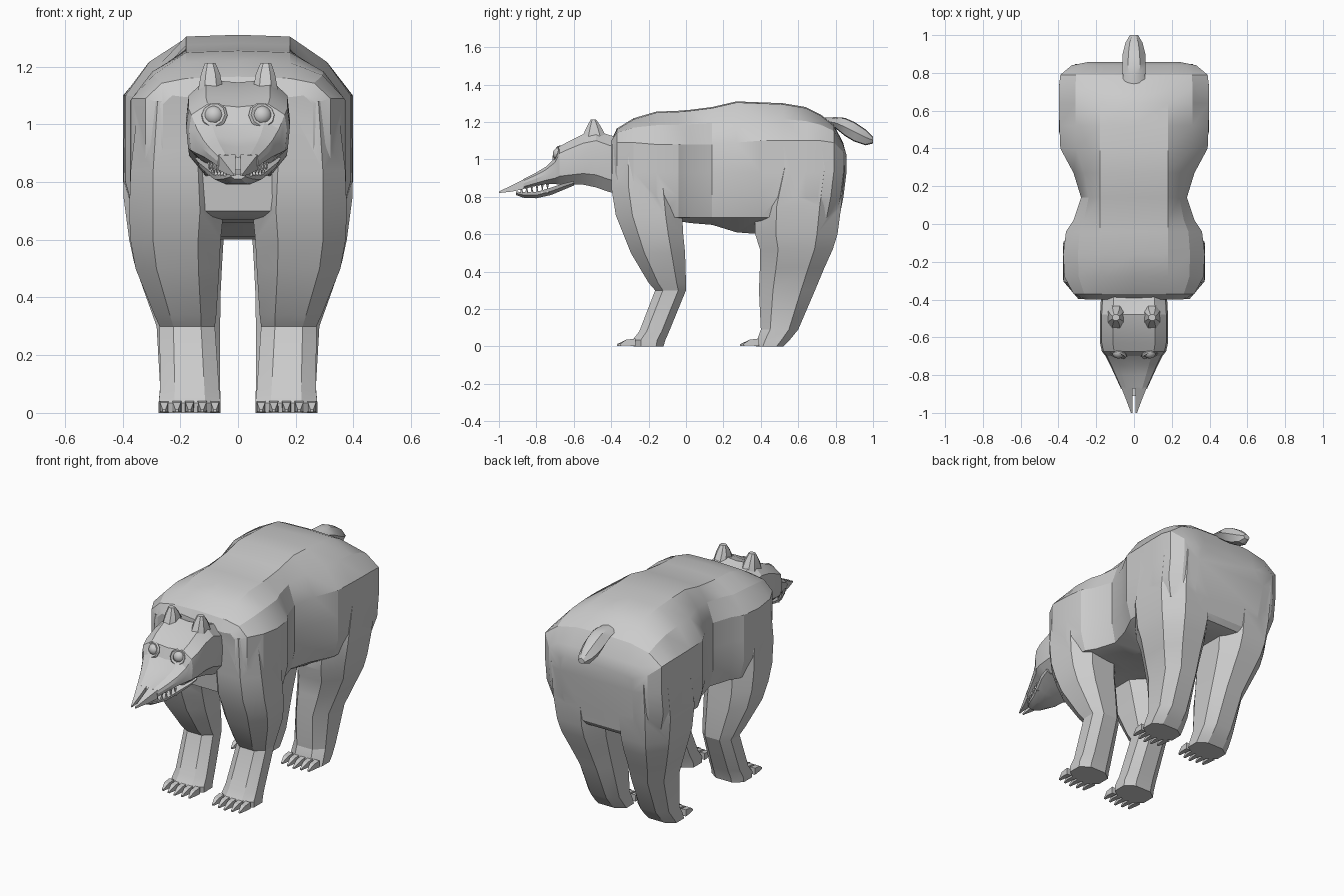
import bpy, bmesh, math
from mathutils import Vector


def loft(name, rings):
    """Skin a list of equal-sized point rings and cap both ends."""
    bm = bmesh.new()
    vs = [[bm.verts.new(p) for p in r] for r in rings]
    n = len(rings[0])
    for a, b in zip(vs, vs[1:]):
        for i in range(n):
            j = (i + 1) % n
            bm.faces.new((a[i], a[j], b[j], b[i]))
    bm.faces.new(vs[0])
    bm.faces.new(vs[-1])
    bmesh.ops.recalc_face_normals(bm, faces=bm.faces)
    return to_object(name, bm)


def to_object(name, bm):
    me = bpy.data.meshes.new(name)
    bm.to_mesh(me)
    bm.free()
    ob = bpy.data.objects.new(name, me)
    bpy.context.collection.objects.link(ob)
    return ob


def mirrored(half):
    """Close a half section whose first and last points lie on x = 0."""
    return half + [(-x, y, z) for x, y, z in half[-2:0:-1]]


def octagon(s, x0, x1, y0, y1, z, c=0.25):
    """Horizontal chamfered rectangle on side s."""
    dx, dy = c * (x1 - x0), c * (y1 - y0)
    pts = [(x0 + dx, y0), (x1 - dx, y0), (x1, y0 + dy), (x1, y1 - dy),
           (x1 - dx, y1), (x0 + dx, y1), (x0, y1 - dy), (x0, y0 + dy)]
    return [(s * x, y, z) for x, y in pts]


def block(s, x0, x1, y, z0, z1):
    """Upright rectangle ring at depth y."""
    return [(s * x0, y, z0), (s * x1, y, z0), (s * x1, y, z1), (s * x0, y, z1)]


def smooth(ob, angle):
    bpy.ops.object.select_all(action='DESELECT')
    ob.select_set(True)
    bpy.context.view_layer.objects.active = ob
    bpy.ops.object.shade_smooth_by_angle(angle=math.radians(angle))


# Torso: y, top z, half width, shoulder z, belly z
def torso_ring(y, top, w, sh, bot):
    flat = min(0.18, w * 0.7)
    half = [(0, top), (flat, top - 0.006), (flat + 0.6 * (w - flat), (top + sh) / 2 + 0.015),
            (w, sh), (w, 0.93), (w, 0.8), (w * 0.92, 0.69), (w * 0.5, bot), (0, bot)]
    lean = 0.2 if y > 0.7 else (-0.25 if y < -0.3 else 0)
    return mirrored([(x, y - lean * max(0, 0.88 - z), z) for x, z in half])


torso = [(-0.40, 1.10, 0.26, 1.07, 0.70), (-0.37, 1.165, 0.32, 1.09, 0.68),
         (-0.28, 1.22, 0.368, 1.09, 0.67), (-0.16, 1.255, 0.375, 1.08, 0.67),
         (-0.04, 1.26, 0.36, 1.08, 0.67), (0.02, 1.265, 0.32, 1.08, 0.66),
         (0.14, 1.28, 0.28, 1.08, 0.65), (0.27, 1.31, 0.32, 1.09, 0.61),
         (0.40, 1.305, 0.39, 1.10, 0.60), (0.52, 1.30, 0.395, 1.10, 0.60),
         (0.64, 1.28, 0.398, 1.10, 0.60), (0.72, 1.24, 0.398, 1.10, 0.60),
         (0.79, 1.185, 0.39, 1.09, 0.60), (0.84, 1.09, 0.33, 1.04, 0.61),
         (0.858, 1.02, 0.24, 1.0, 0.64)]
body = loft("body", [torso_ring(*r) for r in torso])

# Legs: z, inner x, outer x, front y, back y
front_leg = [(0, 0.06, 0.275, -0.28, -0.12), (0.035, 0.06, 0.275, -0.285, -0.11),
             (0.08, 0.065, 0.27, -0.25, -0.09), (0.30, 0.08, 0.272, -0.165, 0.0),
             (0.34, 0.075, 0.29, -0.20, 0.0), (0.50, 0.065, 0.355, -0.295, -0.005),
             (0.60, 0.06, 0.373, -0.335, -0.015), (0.70, 0.05, 0.377, -0.375, -0.02),
             (0.84, 0.06, 0.372, -0.398, -0.03), (1.08, 0.08, 0.345, -0.395, -0.06)]
hind_leg = [(0, 0.06, 0.275, 0.375, 0.52), (0.035, 0.06, 0.275, 0.38, 0.555),
            (0.09, 0.062, 0.27, 0.40, 0.60), (0.30, 0.062, 0.282, 0.39, 0.69),
            (0.42, 0.06, 0.325, 0.395, 0.74), (0.52, 0.055, 0.36, 0.395, 0.785),
            (0.60, 0.05, 0.377, 0.37, 0.81), (0.75, 0.04, 0.397, 0.37, 0.83),
            (0.95, 0.05, 0.396, 0.42, 0.848), (1.06, 0.08, 0.38, 0.48, 0.835)]
for table in (front_leg, hind_leg):
    for s in (-1, 1):
        leg = loft("leg_part", [octagon(s, x0, x1, y0, y1, z)
                                for z, x0, x1, y0, y1 in table])
        mod = body.modifiers.new("join", 'BOOLEAN')
        mod.operation, mod.solver, mod.object = 'UNION', 'EXACT', leg
        bpy.context.view_layer.objects.active = body
        bpy.ops.object.modifier_apply(modifier=mod.name)
        bpy.data.objects.remove(leg)
smooth(body, 22)

# Claws, five per paw
for label, y in (("front", -0.27), ("hind", 0.39)):
    for s, side in ((-1, "left"), (1, "right")):
        for i in range(5):
            x = 0.08 + 0.044 * i
            tip = y - 0.10 + 0.008 * abs(i - 2)
            loft(f"{label}_{side}_claw_{i + 1}",
                 [block(s, x - 0.016, x + 0.016, y, 0.002, 0.042),
                  block(s, x - 0.014, x + 0.014, y - 0.05, 0.005, 0.036),
                  block(s, x - 0.005, x + 0.005, tip, 0.003, 0.012)])


# Head: y, top z, bottom z, half width
def head_ring(y, top, bot, w):
    h = top - bot
    return mirrored([(0, y, top - 0.01), (0.62 * w, y, top), (0.95 * w, y, top - 0.18 * h),
                     (w, y, top - 0.45 * h), (0.96 * w, y, bot + 0.22 * h),
                     (0.65 * w, y, bot), (0, y, bot)])


head = loft("head", [head_ring(*r) for r in (
    (-0.37, 1.12, 0.82, 0.172), (-0.41, 1.13, 0.825, 0.176), (-0.48, 1.155, 0.85, 0.18),
    (-0.55, 1.135, 0.865, 0.18), (-0.63, 1.095, 0.865, 0.18), (-0.675, 1.07, 0.865, 0.17),
    (-0.70, 1.01, 0.868, 0.15), (-0.75, 0.96, 0.868, 0.125), (-0.80, 0.93, 0.858, 0.102),
    (-0.87, 0.895, 0.842, 0.07))])
smooth(head, 20)

# Split snout tip, ears, eyes with rims
for s, side in ((-1, "left"), (1, "right")):
    loft(f"{side}_snout_tip", [block(s, 0.008, 0.068, -0.865, 0.842, 0.895),
                               block(s, 0.008, 0.042, -0.93, 0.828, 0.862),
                               block(s, 0.009, 0.016, -1.0, 0.82, 0.828)])
    ear = loft(f"{side}_ear", [octagon(s, 0.05, 0.14, -0.56, -0.42, 1.11),
                               octagon(s, 0.062, 0.128, -0.53, -0.455, 1.175),
                               octagon(s, 0.078, 0.115, -0.51, -0.48, 1.212)])
    smooth(ear, 25)
    bpy.ops.mesh.primitive_uv_sphere_add(segments=16, ring_count=10, radius=0.034,
                                         location=(s * 0.083, -0.678, 1.03))
    eye = bpy.context.object
    eye.name = f"{side}_eye"
    smooth(eye, 40)
    bpy.ops.mesh.primitive_torus_add(major_segments=10, minor_segments=5, major_radius=0.038,
                                     minor_radius=0.01, location=(s * 0.083, -0.69, 1.03),
                                     rotation=(math.radians(70), 0, s * 0.25))
    bpy.context.object.name = f"{side}_eye_rim"

# Lower jaw
jaw = loft("lower_jaw", [mirrored([(0, y, top), (w, y, top), (0.95 * w, y, (top + bot) / 2),
                                   (0.5 * w, y, bot), (0, y, bot)])
                         for y, top, bot, w in (
    (-0.60, 0.885, 0.86, 0.15), (-0.66, 0.87, 0.835, 0.14), (-0.72, 0.85, 0.81, 0.115),
    (-0.80, 0.825, 0.792, 0.085), (-0.87, 0.825, 0.795, 0.055), (-0.91, 0.828, 0.81, 0.025))])
smooth(jaw, 25)

# Teeth along both jaws
for s, side in ((-1, "left"), (1, "right")):
    for i in range(6):
        y = -0.74 - 0.028 * i
        x = s * (0.098 - 0.0105 * i)
        for row, z, flip in (("upper", 0.852 - 0.003 * i, math.pi), ("lower", 0.838, 0)):
            bpy.ops.mesh.primitive_cone_add(vertices=5, radius1=0.009, radius2=0, depth=0.034,
                                            location=(x, y, z), rotation=(flip, 0, 0))
            bpy.context.object.name = f"{row}_{side}_tooth_{i + 1}"

# Tail: y, top z, bottom z, half width
tail = loft("tail", [mirrored([(0, y, top), (0.5 * w, y, top - 0.005), (w, y, (top + bot) / 2),
                               (0.6 * w, y, bot + 0.005), (0, y, bot)])
                     for y, top, bot, w in (
    (0.73, 1.222, 1.19, 0.055), (0.80, 1.226, 1.165, 0.06), (0.85, 1.222, 1.125, 0.062),
    (0.90, 1.20, 1.095, 0.06), (0.96, 1.16, 1.075, 0.045), (1.0, 1.12, 1.085, 0.022))])
smooth(tail, 25)
